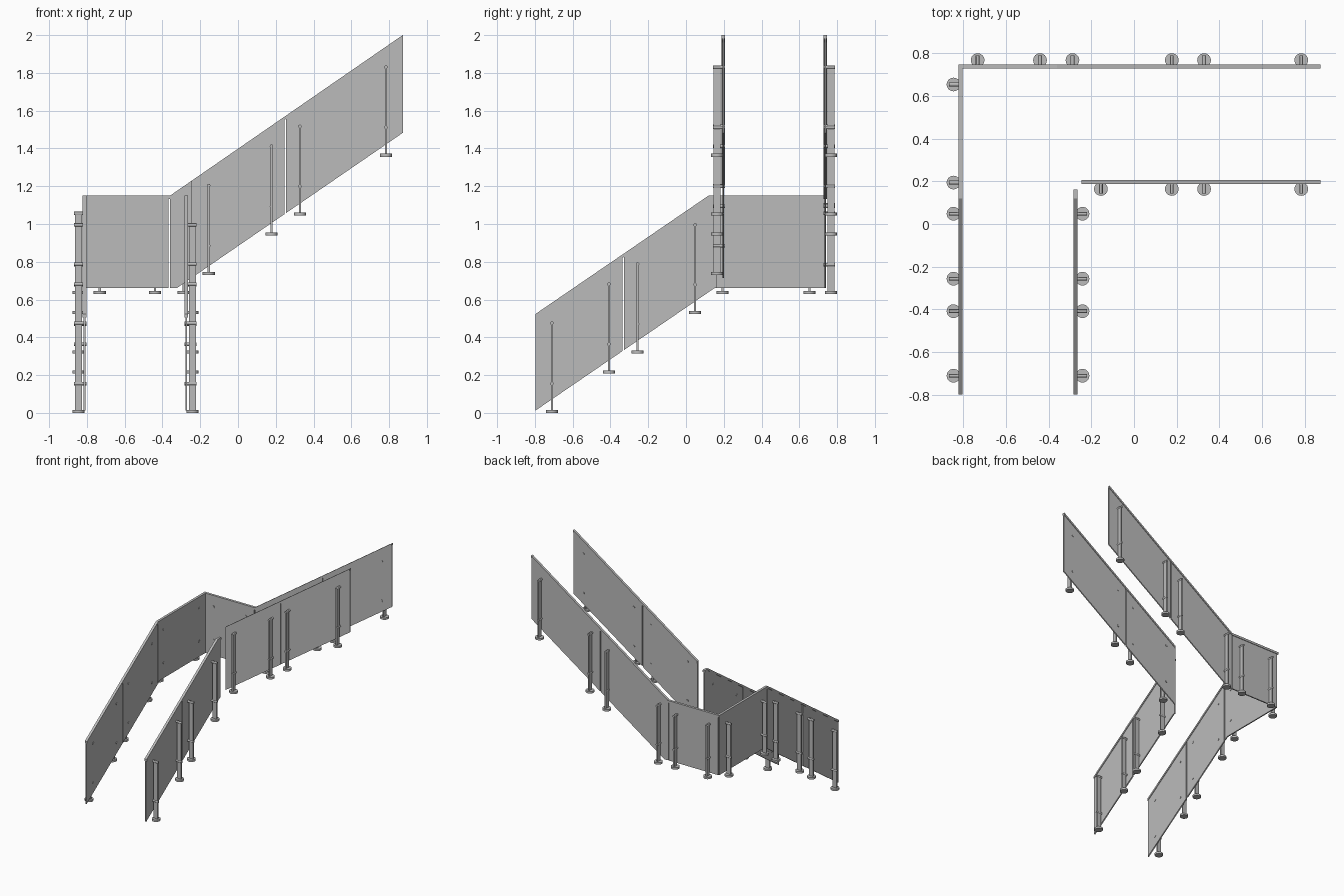
import bpy, bmesh, math
from mathutils import Matrix, Vector

if "Cube" in bpy.data.objects:
    bpy.data.objects.remove(bpy.data.objects["Cube"])


def material(name, v):
    m = bpy.data.materials.new(name)
    m.diffuse_color = (v, v, v, 1)
    m.use_nodes = True
    m.node_tree.nodes["Principled BSDF"].inputs["Base Color"].default_value = m.diffuse_color
    return m


GREY = material("neutral grey", 0.5)


def finish(name, bm):
    bmesh.ops.recalc_face_normals(bm, faces=bm.faces)
    me = bpy.data.meshes.new(name)
    bm.to_mesh(me)
    bm.free()
    me.materials.append(GREY)
    ob = bpy.data.objects.new(name, me)
    bpy.context.collection.objects.link(ob)
    return ob


# Height of the handrail top and the panel bottom along each flight
def low_top(u): return min(1.15, 1.15 + 0.684 * (u - 0.119))
def low_bot(u): return min(0.66, 0.66 + 0.684 * (u - 0.15))
def up_top(u): return max(1.15, 1.15 + 0.69 * (u + 0.36))
def up_bot(u): return max(0.66, 0.66 + 0.687 * (u + 0.325))


LOW = (low_top, low_bot, (0.119, 0.15))
UP = (up_top, up_bot, (-0.36, -0.325))
CAP = 0.018


def place(axis, u, w, z):
    """u runs along the wall, w is the wall's sideways position."""
    return Vector((u, w, z)) if axis == 'x' else Vector((w, u, z))


def strip(name, axis, w, a, b, top, bot, bends, thick):
    """Upright slab between two height lines."""
    us = sorted({a, b} | {k for k in bends if a < k < b})
    outline = [(u, top(u)) for u in us] + [(u, bot(u)) for u in reversed(us)]
    bm = bmesh.new()
    f = bm.faces.new([bm.verts.new(place(axis, u, w - thick / 2, z)) for u, z in outline])
    ext = bmesh.ops.extrude_face_region(bm, geom=[f])
    moved = [v for v in ext["geom"] if isinstance(v, bmesh.types.BMVert)]
    bmesh.ops.translate(bm, verts=moved, vec=place(axis, 0, thick, 0))
    return finish(name, bm)


def post(name, axis, u, w, p, z, h):
    """Flat bar post with a round foot and two bolts holding the panel."""
    d = 1 if p > w else -1
    bm = bmesh.new()
    # round foot
    bmesh.ops.create_cone(bm, cap_ends=True, segments=24, radius1=0.032, radius2=0.032,
                          depth=0.016, matrix=Matrix.Translation(place(axis, u, p, z)))
    # flat bar
    size = place(axis, 0.011, 0.036, h + 0.008)
    bmesh.ops.create_cube(bm, size=1, matrix=Matrix.Translation(
        place(axis, u, p, z + (h + 0.008) / 2)) @ Matrix.Diagonal((*size, 1)))
    # bolts through bar and panel
    outer, inner = p + 0.022 * d, w - 0.009 * d
    turn = Matrix.Rotation(math.pi / 2, 4, 'X' if axis == 'x' else 'Y')
    for bz in (z + 0.147, z + h):
        bmesh.ops.create_cone(bm, cap_ends=True, segments=16, radius1=0.009, radius2=0.009,
                              depth=abs(outer - inner),
                              matrix=Matrix.Translation(place(axis, u, (outer + inner) / 2, bz)) @ turn)
    ob = finish(name, bm)
    bpy.context.view_layer.objects.active = ob
    ob.select_set(True)
    bpy.ops.object.shade_smooth_by_angle(angle=math.radians(35))
    ob.select_set(False)


# Post positions: along wall, foot height, top bolt above foot
low_posts = [(-0.71, 0.008, 0.467), (-0.408, 0.217, 0.465),
             (-0.256, 0.323, 0.465), (0.048, 0.532, 0.463)]
up_posts = [(0.177, 0.947, 0.465), (0.328, 1.052, 0.465), (0.783, 1.364, 0.466)]

# name, axis, wall position, post line, flight, panel spans, posts
walls = [
    ("outer_lower", 'y', -0.812, -0.845, LOW,
     [(-0.797, -0.337), (-0.329, 0.117), (0.124, 0.735)],
     low_posts + [(0.194, 0.638, 0.418), (0.653, 0.638, 0.418)]),
    ("outer_upper", 'x', 0.737, 0.767, UP,
     [(-0.81, -0.368), (-0.361, 0.247), (0.254, 0.873)],
     [(-0.732, 0.638, 0.418), (-0.44, 0.638, 0.418), (-0.288, 0.638, 0.463)] + up_posts),
    ("inner_lower", 'y', -0.274, -0.241, LOW,
     [(-0.797, -0.337), (-0.329, 0.162)], low_posts),
    ("inner_upper", 'x', 0.197, 0.164, UP,
     [(-0.245, 0.247), (0.254, 0.873)], [(-0.155, 0.738, 0.466)] + up_posts),
]

for name, axis, w, p, (top, bot, bends), spans, posts in walls:
    def under(u, top=top): return top(u) - CAP
    # infill panels
    for i, (a, b) in enumerate(spans):
        strip(f"{name}_panel_{i + 1}", axis, w, a, b, under, bot, bends, 0.010)
    # handrail cap; outer ones meet at the landing corner
    a, b = spans[0][0], spans[-1][1]
    if name == "outer_lower":
        b = 0.727
    if name == "outer_upper":
        a = -0.822
    strip(f"{name}_handrail", axis, w, a, b, top, under, bends, 0.020)
    # support posts
    for i, (u, z, h) in enumerate(posts):
        post(f"{name}_post_{i + 1}", axis, u, w, p, z, h)
